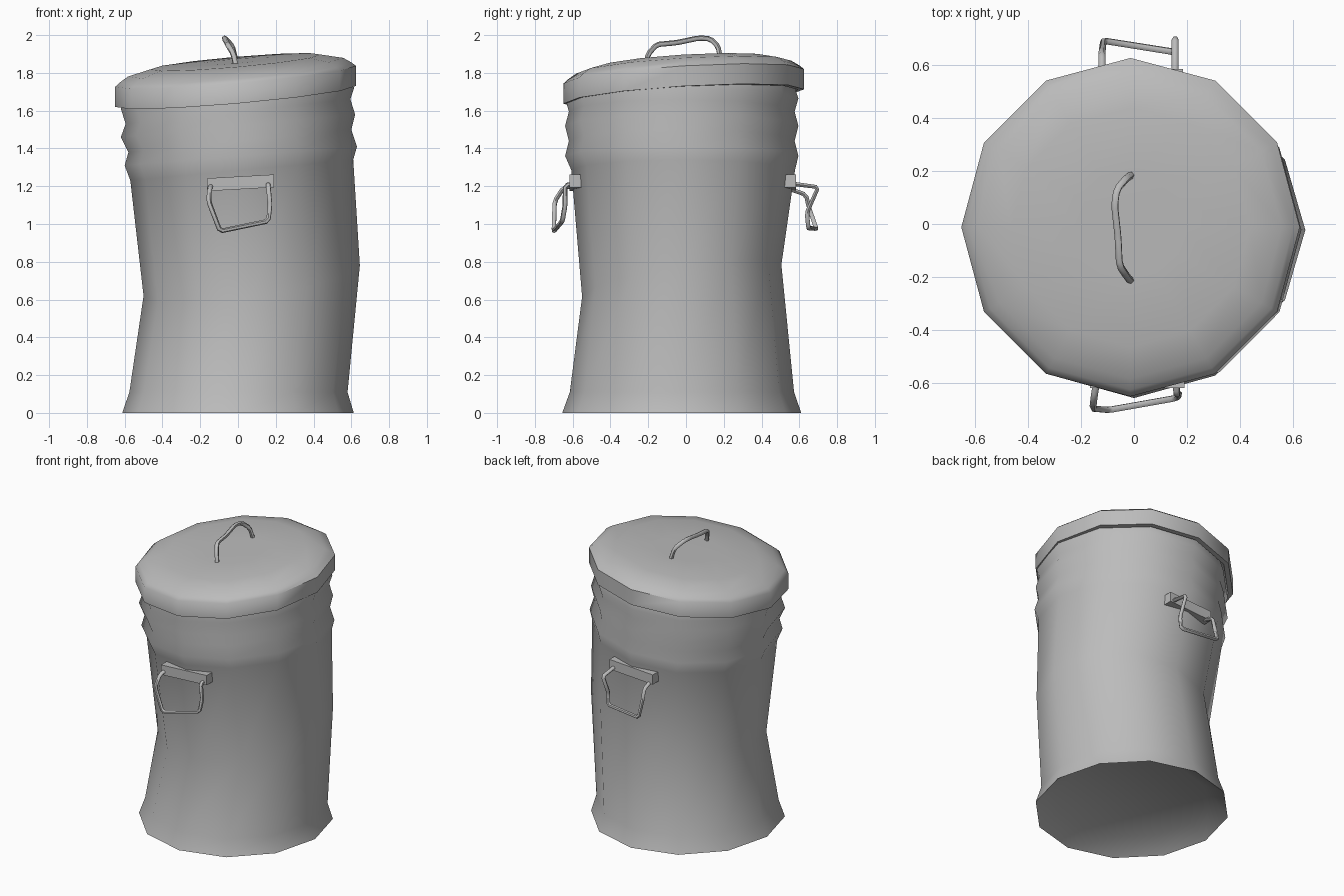
import bpy, bmesh, math
from mathutils import Vector

cube = bpy.data.objects.get("Cube")
if cube:
    bpy.data.objects.remove(cube, do_unlink=True)

SIDES = 12

metal = bpy.data.materials.new("grey metal")
metal.use_nodes = True
GREY = (0.5, 0.5, 0.5, 1)
metal.diffuse_color = GREY
metal.node_tree.nodes["Principled BSDF"].inputs["Base Color"].default_value = GREY


def finish(obj, angle):
    obj.data.materials.append(metal)
    bpy.ops.object.select_all(action="DESELECT")
    obj.select_set(True)
    bpy.context.view_layer.objects.active = obj
    bpy.ops.object.shade_smooth_by_angle(angle=math.radians(angle))


def add_mesh(name, bm, angle):
    bmesh.ops.recalc_face_normals(bm, faces=bm.faces[:])
    mesh = bpy.data.meshes.new(name)
    bm.to_mesh(mesh)
    bm.free()
    obj = bpy.data.objects.new(name, mesh)
    bpy.context.collection.objects.link(obj)
    finish(obj, angle)
    return obj


def loft(name, rings, angle):
    """Skin a stack of tilted ovals: centre, radii, slope along x and y."""
    bm = bmesh.new()
    loops = []
    for cx, cy, cz, rx, ry, sx, sy in rings:
        loop = []
        for i in range(SIDES):
            a = math.tau * i / SIDES
            x, y = rx * math.cos(a), ry * math.sin(a)
            loop.append(bm.verts.new((cx + x, cy + y, cz + sx * x + sy * y)))
        loops.append(loop)
    for low, high in zip(loops, loops[1:]):
        for i in range(SIDES):
            j = (i + 1) % SIDES
            bm.faces.new((low[i], low[j], high[j], high[i]))
    bm.faces.new(loops[0])
    bm.faces.new(loops[-1])
    return add_mesh(name, bm, angle)


def oval(left, z_left, right, z_right, front, back, slope_y=0.0):
    """Ring from its extents as seen from the front and the side."""
    rx, ry = (right - left) / 2, (back - front) / 2
    return ((left + right) / 2, (front + back) / 2, (z_left + z_right) / 2,
            rx, ry, (z_right - z_left) / (2 * rx), slope_y)


# Dented body with a recessed base and three swaged bands
body = [
    oval(-.49, .08, .49, .08, -.51, .47),
    oval(-.613, 0, .613, 0, -.655, .61),
    oval(-.575, .11, .58, .11, -.615, .572),
    oval(-.50, .62, .645, .78, -.55, .505, .16),
    oval(-.57, 1.23, .61, 1.34, -.607, .577),
    oval(-.60, 1.31, .63, 1.41, -.64, .595),
    oval(-.58, 1.38, .60, 1.50, -.62, .575),
    oval(-.62, 1.46, .62, 1.58, -.64, .595),
    oval(-.595, 1.53, .595, 1.66, -.62, .575),
    oval(-.62, 1.61, .615, 1.72, -.64, .595),
    oval(-.595, 1.69, .58, 1.79, -.61, .57),
]
loft("bin_body", body, 50)

# Tilted lid with a rolled rim
lid_profile = [(.58, 1.73), (.605, 1.675), (.637, 1.675), (.637, 1.782),
               (.612, 1.803), (.57, 1.83), (.45, 1.858), (.2, 1.862)]
loft("lid", [(-.013, -.012, z, r, r, .087, .06) for r, z in lid_profile], 50)


def rod(name, points, radius=.014):
    """Bent wire with short rounded corners."""
    pts = [Vector(p) for p in points]
    path = [pts[0]]
    for a, b, c in zip(pts, pts[1:], pts[2:]):
        path += [b + (a - b).normalized() * .014, b + (c - b).normalized() * .014]
    path.append(pts[-1])
    curve = bpy.data.curves.new(name, "CURVE")
    curve.dimensions = "3D"
    curve.bevel_depth = radius
    curve.bevel_resolution = 1
    curve.use_fill_caps = True
    spline = curve.splines.new("POLY")
    spline.points.add(len(path) - 1)
    for point, co in zip(spline.points, path):
        point.co = (*co, 1)
    obj = bpy.data.objects.new(name, curve)
    bpy.context.collection.objects.link(obj)
    bpy.ops.object.select_all(action="DESELECT")
    obj.select_set(True)
    bpy.context.view_layer.objects.active = obj
    bpy.ops.object.convert(target="MESH")
    finish(bpy.context.object, 60)


# Bent wire handles
rod("lid_handle", [(-.01, -.215, 1.83), (-.025, -.2, 1.90), (-.055, -.155, 1.95),
                   (-.06, -.05, 1.96), (-.073, .07, 1.985), (-.065, .13, 1.98),
                   (-.03, .17, 1.94), (-.01, .185, 1.86)])
rod("front_handle", [(-.14, -.59, 1.205), (-.15, -.65, 1.19), (-.155, -.695, 1.12),
                     (-.095, -.70, .962), (.16, -.655, 1.015), (.17, -.64, 1.10),
                     (.16, -.64, 1.205), (.16, -.57, 1.215)], .013)
rod("back_handle", [(-.12, .55, 1.185), (-.12, .635, 1.155), (-.12, .65, 1.09),
                    (-.115, .69, .975), (.15, .648, .978), (.155, .64, 1.06),
                    (.155, .70, 1.195), (.155, .55, 1.215)], .013)


# Mounting plates, slightly skewed
def plate(name, x0, x1, y0, y1):
    bm = bmesh.new()
    bmesh.ops.create_cube(bm, size=1)
    for v in bm.verts:
        x, y, z = v.co
        v.co = ((x0 + x1) / 2 + x * (x1 - x0), (y0 + y1) / 2 + y * (y1 - y0),
                1.218 + z * .068 + x * .02)
    add_mesh(name, bm, 30)


plate("front_plate", -.165, .19, -.618, -.55)
plate("back_plate", -.15, .185, .52, .583)
